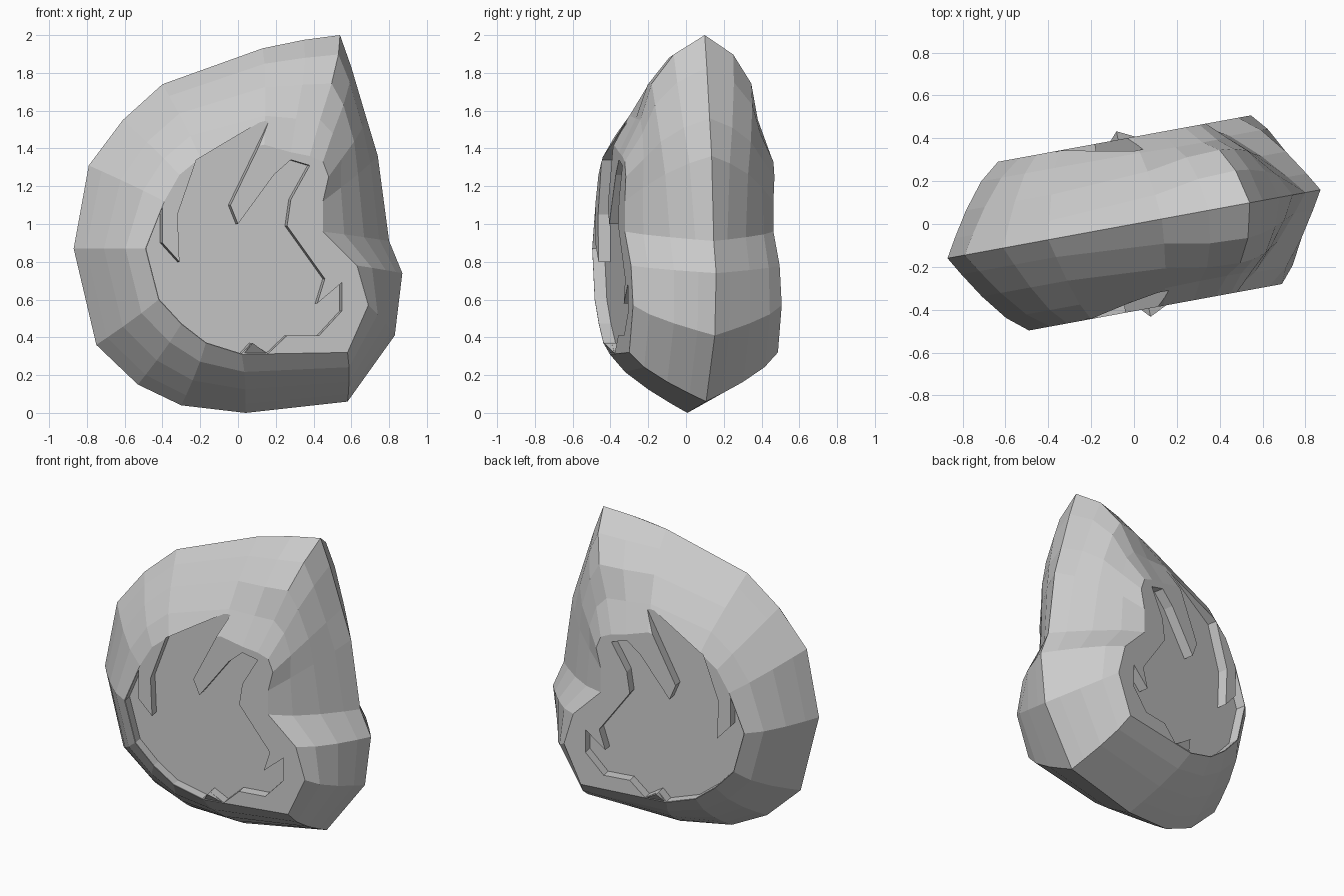
import bpy, bmesh, math
from mathutils import Vector

if "Cube" in bpy.data.objects:
    bpy.data.objects.remove(bpy.data.objects["Cube"])

A = math.radians(10.4)          # whole shell is turned about z
CA, SA = math.cos(A), math.sin(A)
HALF = 0.40                     # half thickness at the rim
FLOOR = 0.335                   # depth of the recessed floor

# Ridge outline (on the middle plane) and rim outline, both as seen from the front
ridge = [(.04, 0), (-.30, .04), (-.53, .15), (-.75, .36), (-.87, .87), (-.79, 1.31),
         (-.61, 1.55), (-.40, 1.74), (.13, 1.93), (.35, 1.975), (.54, 2.0), (.60, 1.83),
         (.68, 1.56), (.74, 1.36), (.80, .91), (.87, .74), (.83, .41), (.58, .06)]
rim = [(.02, .31), (-.17, .37), (-.30, .47), (-.42, .60), (-.49, .87), (-.39, 1.12),
       (-.31, 1.26), (-.20, 1.35), (.14, 1.42), (.28, 1.38), (.38, 1.36), (.45, 1.33),
       (.48, 1.25), (.45, 1.12), (.45, .96), (.63, .78), (.69, .57), (.58, .32)]
# Ring positions between ridge and rim, with their share of the half thickness
STEPS = (0, .16, .4, .7, 1)
PLAIN = (0, .215, .51, .81, 1)
PEAK = (0, .40, .67, .79, 1)
peak_weight = {8: .4, 9: .9, 10: 1, 11: .9, 12: .6, 13: .3}
# Flame-edged recess, as seen from the front
recess = [(-.486, .87), (-.417, .602), (-.298, .473), (-.169, .373), (.02, .314), (.07, .37),
          (.16, .315), (.26, .41), (.43, .41), (.55, .54), (.55, .69), (.42, .58),
          (.46, .71), (.26, .99), (.28, 1.13), (.38, 1.31), (.28, 1.34), (.19, 1.26),
          (.0, 1.0), (-.04, 1.1), (.19, 1.575), (-.22, 1.34), (-.32, 1.05), (-.31, .80),
          (-.40, .90), (-.40, 1.09)]


def to_plane(points, v):
    """Front-view x to the in-plane coordinate at depth v."""
    return [((x - v * SA) / CA, z) for x, z in points]


def place(u, z, v):
    return Vector((u * CA + v * SA, u * SA - v * CA, z))


def loft(bm, rings):
    """Skin a list of equal-length rings and cap both ends."""
    for a, b in zip(rings, rings[1:]):
        n = len(a)
        for i in range(n):
            j = (i + 1) % n
            bm.faces.new((a[i], a[j], b[j], b[i]))
    bm.faces.new(rings[0])
    bm.faces.new(rings[-1])


def make_object(name, bm):
    bmesh.ops.recalc_face_normals(bm, faces=bm.faces)
    mesh = bpy.data.meshes.new(name)
    bm.to_mesh(mesh)
    bm.free()
    obj = bpy.data.objects.new(name, mesh)
    bpy.context.collection.objects.link(obj)
    return obj


# Shell body: rings bulging from the ridge to the rim on each side
outer, inner = to_plane(ridge, 0), to_plane(rim, HALF)
bm = bmesh.new()
rings = []
for k in range(-4, 5):
    t, plain, peak = STEPS[abs(k)], PLAIN[abs(k)], PEAK[abs(k)]
    ring = []
    for i, (a, b) in enumerate(zip(outer, inner)):
        w = peak_weight.get(i, 0)
        v = math.copysign(HALF * (plain + (peak - plain) * w), k)
        ring.append(bm.verts.new(place(a[0] + (b[0] - a[0]) * t, a[1] + (b[1] - a[1]) * t, v)))
    rings.append(ring)
loft(bm, rings)
shell = make_object("shell_body", bm)

# Recess cutters, one for the front and one for the back
for side in (1, -1):
    bm = bmesh.new()
    loft(bm, [[bm.verts.new(place(u, z, side * v)) for u, z in to_plane(recess, HALF)]
              for v in (FLOOR, .6)])
    cutter = make_object("recess_cutter", bm)
    cutter.hide_render = True
    cut = shell.modifiers.new("recess", 'BOOLEAN')
    cut.operation = 'DIFFERENCE'
    cut.solver = 'EXACT'
    cut.object = cutter
    bpy.context.view_layer.update()
    bpy.context.view_layer.objects.active = shell
    bpy.ops.object.modifier_apply(modifier=cut.name)
    bpy.data.objects.remove(cutter, do_unlink=True)

# Small raised tooth on the lower rim of each side
for side, name in ((1, "front_tooth"), (-1, "back_tooth")):
    bm = bmesh.new()
    corners = [(.03, .31, .395), (.16, .31, .395), (.07, .37, .33), (.07, .37, .44)]
    for x, z, v in corners:
        u = to_plane([(x, z)], HALF)[0][0]
        bm.verts.new(place(u, z, side * v))
    bmesh.ops.convex_hull(bm, input=bm.verts)
    make_object(name, bm)
